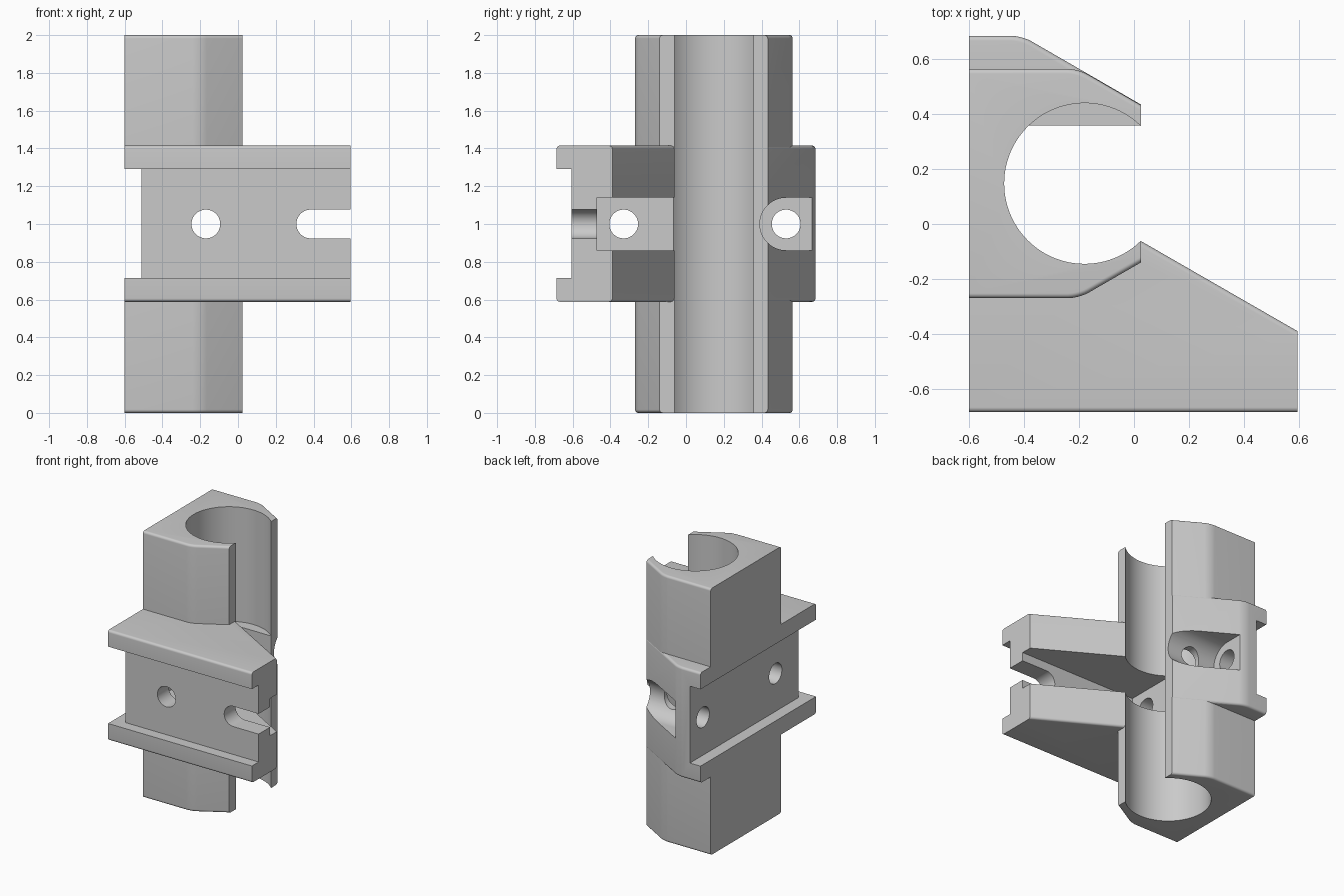
import bpy, bmesh, math
from mathutils import Matrix

cube = bpy.data.objects.get("Cube")
if cube:
    bpy.data.objects.remove(cube, do_unlink=True)

grey = bpy.data.materials.new("plain_grey")
grey.use_nodes = True
colour = (0.59, 0.59, 0.59, 1)
grey.diffuse_color = colour
grey.node_tree.nodes["Principled BSDF"].inputs["Base Color"].default_value = colour

LEFT, LIP, END = -0.6, 0.025, 0.595   # outer side, clip opening, wedge end
MID, TAN = 1.0, math.tan(math.radians(30))
BORE_X, BORE_Y, BORE_R = -0.18, 0.1475, 0.2925


def finish(bm, name):
    bmesh.ops.recalc_face_normals(bm, faces=bm.faces)
    mesh = bpy.data.meshes.new(name)
    bm.to_mesh(mesh)
    bm.free()
    mesh.materials.append(grey)
    obj = bpy.data.objects.new(name, mesh)
    bpy.context.collection.objects.link(obj)
    return obj


def prism(name, outline, z0, z1, soft=()):
    """Upright extrusion; softens chosen corners and the outer rims."""
    bm = bmesh.new()
    low, high = ([bm.verts.new((x, y, z)) for x, y in outline] for z in (z0, z1))
    bm.faces.new(low[::-1])
    bm.faces.new(high)
    for i in range(len(outline)):
        bm.faces.new((low[i - 1], low[i], high[i], high[i - 1]))

    def upright(e):
        return abs(e.verts[0].co.z - e.verts[1].co.z) > 0.1

    def outer_rim(e):
        a, b = (v.co for v in e.verts)
        return (not upright(e) and abs(a.x - b.x) > 0.001
                and abs((a.y + b.y) / 2 - 0.15) > 0.31)

    corners = [e for e in bm.edges if upright(e) and any(
        math.dist(e.verts[0].co.xy, p) < 0.001 for p in soft)]
    if corners:
        bmesh.ops.bevel(bm, geom=corners, offset=0.04, segments=5,
                        profile=0.5, affect='EDGES')
    rims = [e for e in bm.edges if outer_rim(e)]
    if rims:
        bmesh.ops.bevel(bm, geom=rims, offset=0.018, segments=6,
                        profile=0.5, affect='EDGES')
    return finish(bm, name)


def box(name, x, y, z):
    bm = bmesh.new()
    bmesh.ops.create_cube(bm, size=1)
    for v in bm.verts:
        v.co = [a + (b - a) * (c + 0.5) for (a, b), c in zip((x, y, z), v.co)]
    return finish(bm, name)


def rod(name, axis, centre, radius, length):
    bm = bmesh.new()
    bmesh.ops.create_cone(bm, cap_ends=True, segments=64, radius1=radius,
                          radius2=radius, depth=length)
    turn = Matrix.Rotation(math.pi / 2, 4, 'Y' if axis == 'X' else 'X')
    bmesh.ops.transform(bm, matrix=Matrix.Translation(centre) @ turn, verts=bm.verts)
    return finish(bm, name)


def combine(target, other, operation):
    mod = target.modifiers.new("combine", 'BOOLEAN')
    mod.operation, mod.solver, mod.object = operation, 'EXACT', other
    bpy.context.view_layer.update()
    deps = bpy.context.evaluated_depsgraph_get()
    mesh = bpy.data.meshes.new_from_object(target.evaluated_get(deps))
    target.modifiers.clear()
    target.data = mesh
    bpy.data.objects.remove(other, do_unlink=True)


# Tall clip body with its open bore
half = math.acos((LIP - BORE_X) / BORE_R)
STEPS = 72
angles = [-half - (2 * math.pi - 2 * half) * i / STEPS for i in range(STEPS + 1)]
bore = [(BORE_X + BORE_R * math.cos(a), BORE_Y + BORE_R * math.sin(a)) for a in angles]
bore[0], bore[-1] = (LIP, bore[0][1]), (LIP, bore[-1][1])
lip_y = 0.433
front_corner = (-0.2, -0.27)
tube_corner = (LIP - (0.565 - lip_y) / TAN, 0.565)
body = prism("clip_bracket",
             [(LEFT, -0.27), front_corner, (LIP, -0.14)] + bore
             + [(LIP, lip_y), tube_corner, (LEFT, 0.565)],
             0, 2, [front_corner, tube_corner])

# Mounting block: front wedge, back shoulder, and a flat boss inside the bore
POCKET_X, POCKET_Z = -0.38, (MID - 0.14, MID + 0.14)
BLOCK_Z = (0.588, 1.415)
back_lip = lip_y + 0.002
block_corner = (LIP - (0.685 - back_lip) / TAN, 0.685)
additions = [
    prism("front_wedge",
          [(LEFT, -0.685), (END, -0.685), (END, -0.39), (LIP, -0.062),
           (-0.05, -0.14), (-0.2, -0.155), (LEFT, -0.155)], *BLOCK_Z),
    prism("back_shoulder",
          [(LEFT, 0.455), (-0.2, 0.455), (-0.1, 0.45), (LIP, 0.4),
           (LIP, back_lip), block_corner, (LEFT, 0.685)], *BLOCK_Z, [block_corner]),
    prism("boss",
          [(-0.41, 0.358), (LIP - 0.001, 0.358), (LIP - 0.001, 0.42),
           (-0.1, 0.45), (-0.3, 0.45)], *POCKET_Z),
]
for part in additions:
    combine(body, part, 'UNION')

# Recesses, nut pockets, bolt holes and the open slot
HOLE, FRONT_Y, BACK_Y, SLOT_X = 0.076, -0.33, 0.53, 0.385
cutters = [
    box("side_recess", (-0.8, -0.512), (-1, 1), (0.715, 1.292)),
    box("front_recess", (-1, 1), (-0.9, -0.605), (0.715, 1.292)),
    box("front_pocket", (POCKET_X, 0.9), (-0.47, 0.1), POCKET_Z),
    rod("back_pocket_round", 'X', (POCKET_X + 0.4, BACK_Y, MID), 0.139, 0.8),
    box("back_pocket", (POCKET_X, 0.42), (BACK_Y, 0.9), (MID - 0.139, MID + 0.139)),
    rod("cross_hole", 'Y', (-0.17, 0, MID), HOLE, 2),
    rod("slot_end", 'Y', (SLOT_X, -0.6, MID), HOLE, 0.4),
    box("slot", (SLOT_X, 0.8), (-0.8, -0.4), (MID - HOLE, MID + HOLE)),
]
cutters += [rod("side_hole", 'X', (-0.5, y, MID), HOLE, 0.4) for y in (FRONT_Y, BACK_Y)]
for cutter in cutters:
    combine(body, cutter, 'DIFFERENCE')

# Smooth curves, crisp edges
bpy.ops.object.select_all(action='DESELECT')
body.select_set(True)
bpy.context.view_layer.objects.active = body
bpy.ops.object.shade_smooth_by_angle(angle=math.radians(20))
